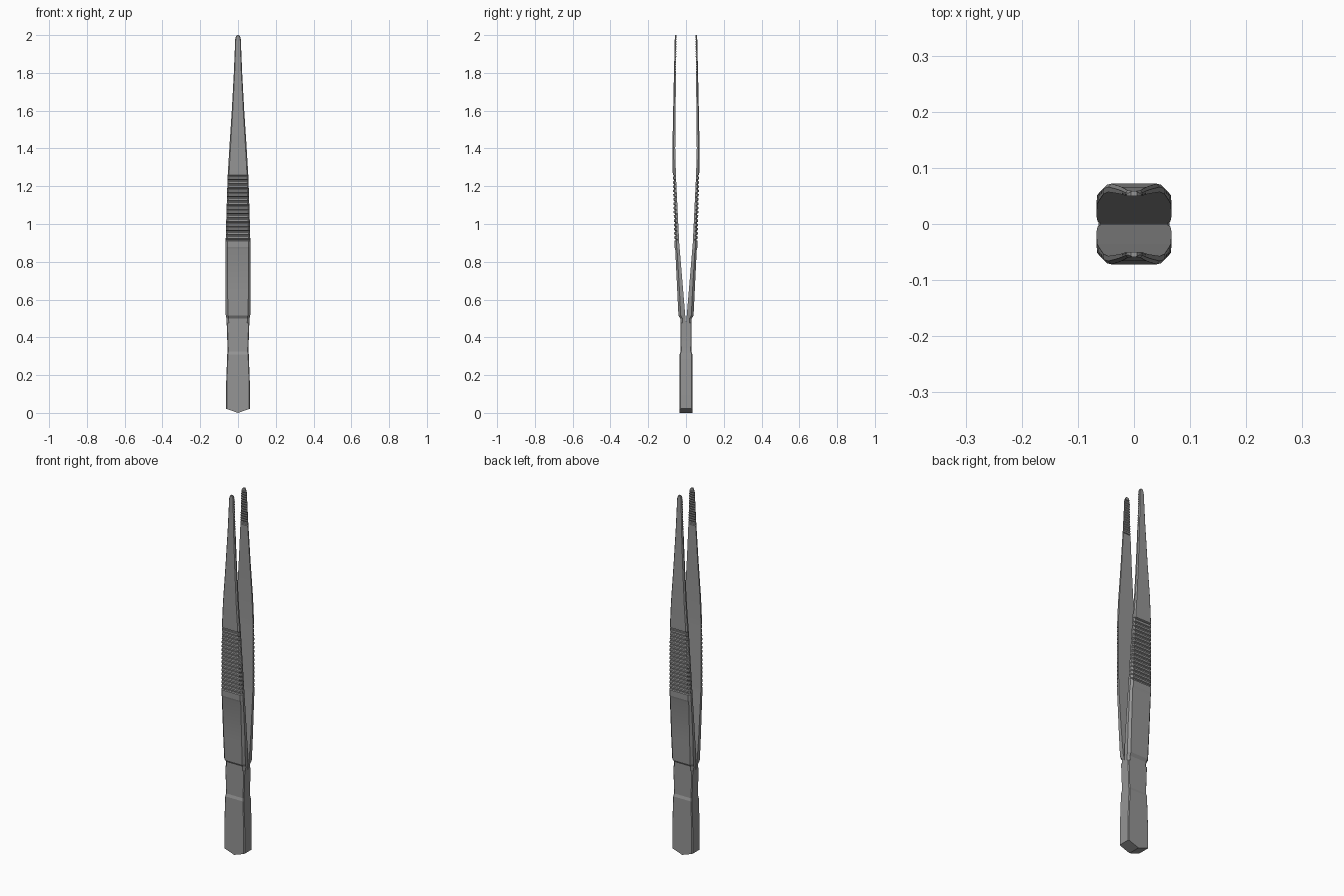
import bpy, bmesh, math

cube = bpy.data.objects.get("Cube")
if cube:
    bpy.data.objects.remove(cube)

steel = bpy.data.materials.new("brushed steel grey")
steel.use_nodes = True
GREY = (0.3, 0.3, 0.3, 1)
steel.diffuse_color = GREY
steel.node_tree.nodes["Principled BSDF"].inputs["Base Color"].default_value = GREY

# Profiles along the height: (z, value)
WIDTH = [(0, .063), (.15, .063), (.31, .057), (.33, .054), (.5, .061), (.52, .065),
         (.65, .067), (.88, .066), (1.0, .063), (1.25, .055), (1.4, .046),
         (1.6, .033), (1.8, .022), (1.95, .016)]
OUTER = [(0, .034), (.31, .034), (.325, .029), (.5, .030), (.515, .040),
         (.865, .057), (.878, .061), (1.26, .070), (1.4, .072), (1.7, .066), (2.0, .059)]
INNER = [(.46, 0), (.48, .001), (.9, .036), (1.25, .053), (1.4, .057), (1.7, .054), (2.0, .050)]
TIP = 1.965


def at(profile, z):
    """Straight-line value of a profile at height z."""
    for (z0, a), (z1, b) in zip(profile, profile[1:]):
        if z <= z1:
            return a + (b - a) * (z - z0) / (z1 - z0)
    return profile[-1][1]


def half_width(z):
    if z > TIP:  # rounded end of the jaw
        t = (z - TIP) / (2 - TIP)
        return .016 * math.sqrt(max(0, 1 - .88 * t * t))
    return at(WIDTH, z)


def loft(name, stations, turn=1, point_foot=False):
    """Skin chamfered sections given as (z, half width, outer, inner, chamfer)."""
    bm = bmesh.new()
    rings = []
    for k, (z, w, outer, inner, chamfer) in enumerate(stations):
        xs = [-w, -w + chamfer, 0, w - chamfer, w]
        cut = [chamfer, 0, 0, 0, chamfer]
        solid = inner < 0
        pts = [(x, -outer + c) for x, c in zip(xs, cut)]
        pts += [(x, -inner - (c if solid else 0)) for x, c in zip(xs[::-1], cut)]
        ring = []
        for x, y in pts:
            lift = .022 * abs(x) / w if point_foot and k == 0 else 0
            ring.append(bm.verts.new((x * turn, y * turn, z + lift)))
        rings.append(ring)
    n = len(rings[0])
    for a, b in zip(rings, rings[1:]):
        for i in range(n):
            j = (i + 1) % n
            bm.faces.new((a[i], a[j], b[j], b[i]))
    for ring in (rings[0], rings[-1]):
        for i in range(n // 2 - 1):
            bm.faces.new((ring[i], ring[i + 1], ring[n - 2 - i], ring[n - 1 - i]))
    bmesh.ops.recalc_face_normals(bm, faces=bm.faces)
    mesh = bpy.data.meshes.new(name)
    bm.to_mesh(mesh)
    bm.free()
    mesh.materials.append(steel)
    obj = bpy.data.objects.new(name, mesh)
    bpy.context.collection.objects.link(obj)
    bpy.ops.object.select_all(action='DESELECT')
    obj.select_set(True)
    bpy.context.view_layer.objects.active = obj
    bpy.ops.object.shade_smooth_by_angle(angle=math.radians(15))
    return obj


# Joined handle block with a pointed foot
handle = [(z, half_width(z), at(OUTER, z), -at(OUTER, z), .004)
          for z in (0, .05, .15, .31, .325, .475)]
loft("handle_block", handle, point_foot=True)

# Grip grooves on the outside and teeth inside the jaws
grooves, teeth = {}, {}
GRIPS, TEETH = 16, 15
for i in range(GRIPS):
    z, pitch = .9 + i * .36 / GRIPS, .36 / GRIPS
    for part, depth in ((0, 0), (.45, 0), (.6, .006), (.85, .006)):
        grooves[round(z + part * pitch, 4)] = depth
for i in range(TEETH):
    z, pitch = 1.79 + i * .2 / TEETH, .2 / TEETH
    for part, depth in ((0, 0), (.35, 0), (.6, .004)):
        teeth[round(z + part * pitch, 4)] = depth

heights = set(grooves) | set(teeth) | {.46, 1.26, 1.985, 1.995, 2.0}
heights |= {z for p in (WIDTH, OUTER, INNER) for z, _ in p if z >= .46}
stations = []
for z in sorted(heights):
    outer, inner = at(OUTER, z), at(INNER, z)
    chamfer = min(.012, (outer - inner) * .4, half_width(z) * .4)
    stations.append((z, half_width(z), outer - grooves.get(z, 0),
                     inner + teeth.get(z, 0), chamfer))

# Two sprung arms, one turned half round from the other
for name, turn in (("front_arm", 1), ("back_arm", -1)):
    loft(name, stations, turn)
